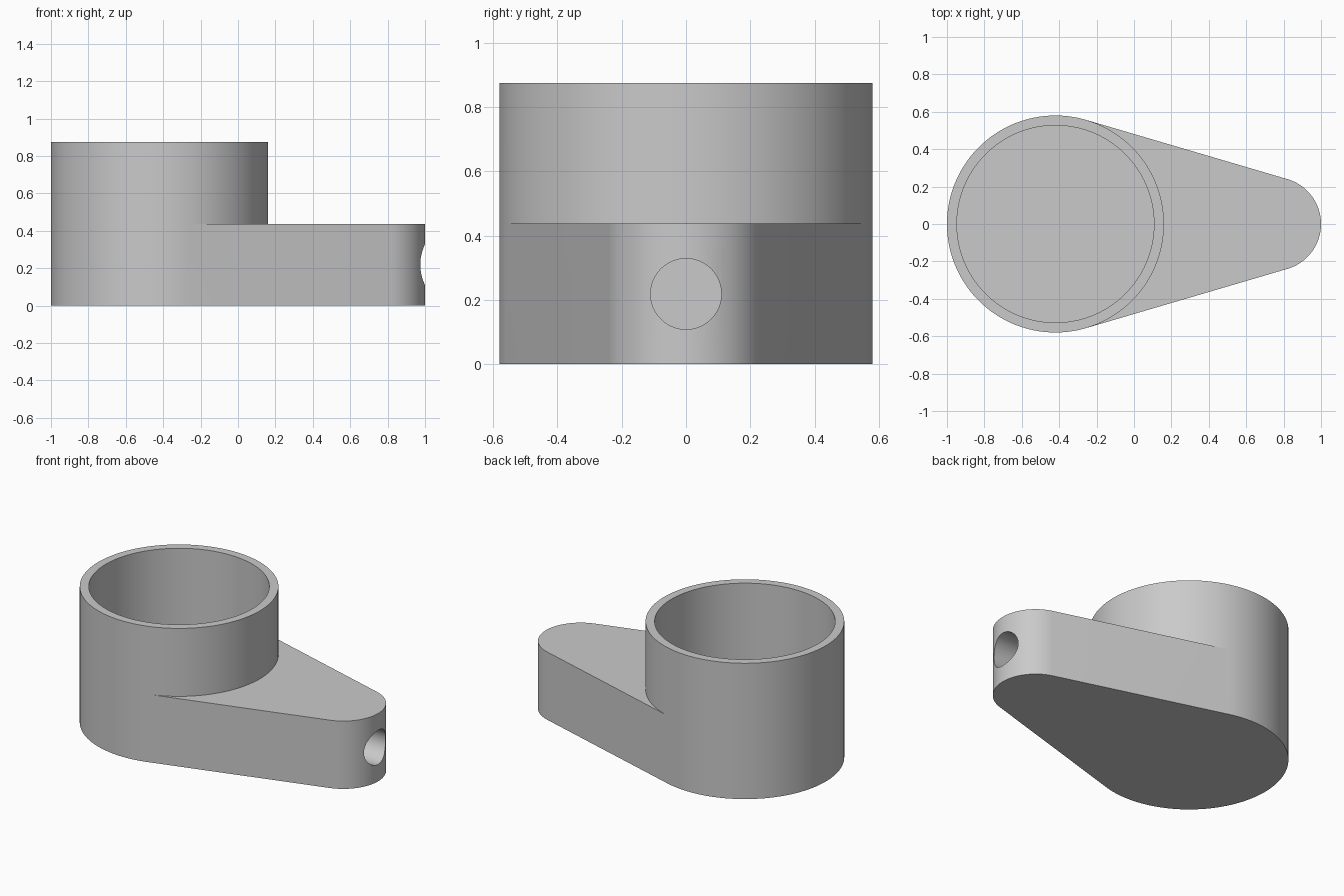
import bpy, bmesh, math
from mathutils import Matrix, Vector

if "Cube" in bpy.data.objects:
    bpy.data.objects.remove(bpy.data.objects["Cube"], do_unlink=True)

# Main dimensions
CUP_X, CUP_R, BORE_R = -0.42, 0.58, 0.527
TIP_X, TIP_R = 0.75, 0.25
HEIGHT, ARM_TOP, FLOOR = 0.875, 0.437, 0.05
HOLE_R, HOLE_END = 0.11, 0.45
TANGENT = math.acos((CUP_R - TIP_R) / (TIP_X - CUP_X))

grey = bpy.data.materials.new("grey")
grey.use_nodes = True
colour = (0.59, 0.59, 0.59, 1)
grey.diffuse_color = colour
grey.node_tree.nodes["Principled BSDF"].inputs["Base Color"].default_value = colour


def arc(cx, r, start, end, steps):
    """Points of an arc, both ends included."""
    angles = [start + (end - start) * i / steps for i in range(steps + 1)]
    return [(cx + r * math.cos(a), r * math.sin(a)) for a in angles]


bm = bmesh.new()


def cap(points, z):
    bm.faces.new([bm.verts.new((x, y, z)) for x, y in points])


def band(low, z0, high, z1):
    """Strip of quads between two matching outlines."""
    a = [bm.verts.new((x, y, z0)) for x, y in low]
    b = [bm.verts.new((x, y, z1)) for x, y in high]
    for i in range(len(a) - 1):
        bm.faces.new((a[i], a[i + 1], b[i + 1], b[i]))


# Outlines: far side of the cup, side above the arm, rounded arm tip
back = (TANGENT, 2 * math.pi - TANGENT, 84)
front = (-TANGENT, TANGENT, 60)
cup_back, cup_front = arc(CUP_X, CUP_R, *back), arc(CUP_X, CUP_R, *front)
bore_back, bore_front = arc(CUP_X, BORE_R, *back), arc(CUP_X, BORE_R, *front)
tip = arc(TIP_X, TIP_R, -TANGENT, TANGENT, 40)

# Base and arm
cap(cup_back + tip, 0)
arm_side = [cup_back[-1]] + tip + [cup_back[0]]
band(arm_side, 0, arm_side, ARM_TOP)
cap(tip + cup_front[::-1], ARM_TOP)

# Cup wall, rim, bore and floor
band(cup_back, 0, cup_back, ARM_TOP)
band(cup_back, ARM_TOP, cup_back, HEIGHT)
band(cup_front, ARM_TOP, cup_front, HEIGHT)
for outer, inner in ((cup_back, bore_back), (cup_front, bore_front)):
    band(outer, HEIGHT, inner, HEIGHT)
    band(inner, HEIGHT, inner, FLOOR)
cap(bore_back[:-1] + bore_front[:-1], FLOOR)

bmesh.ops.remove_doubles(bm, verts=bm.verts, dist=0.0001)
bmesh.ops.recalc_face_normals(bm, faces=bm.faces)
mesh = bpy.data.meshes.new("cup_with_arm")
bm.to_mesh(mesh)
bm.free()
mesh.materials.append(grey)
body = bpy.data.objects.new("cup_with_arm", mesh)
bpy.context.collection.objects.link(body)

# Round socket bored into the arm tip
length = 1.2 - HOLE_END
bpy.ops.mesh.primitive_cylinder_add(vertices=64, radius=HOLE_R, depth=length,
                                    location=(HOLE_END + length / 2, 0, ARM_TOP / 2),
                                    rotation=(0, math.pi / 2, 0))
cutter = bpy.context.object
cutter.name = "socket_cutter"
cutter.hide_render = True
cutter.data.materials.append(grey)

bpy.ops.object.select_all(action='DESELECT')
body.select_set(True)
bpy.context.view_layer.objects.active = body
cut = body.modifiers.new("socket", 'BOOLEAN')
cut.operation = 'DIFFERENCE'
cut.solver = 'EXACT'
cut.object = cutter
bpy.ops.object.modifier_apply(modifier=cut.name)
bpy.data.objects.remove(cutter, do_unlink=True)
bpy.ops.object.shade_smooth_by_angle(angle=math.radians(30))
